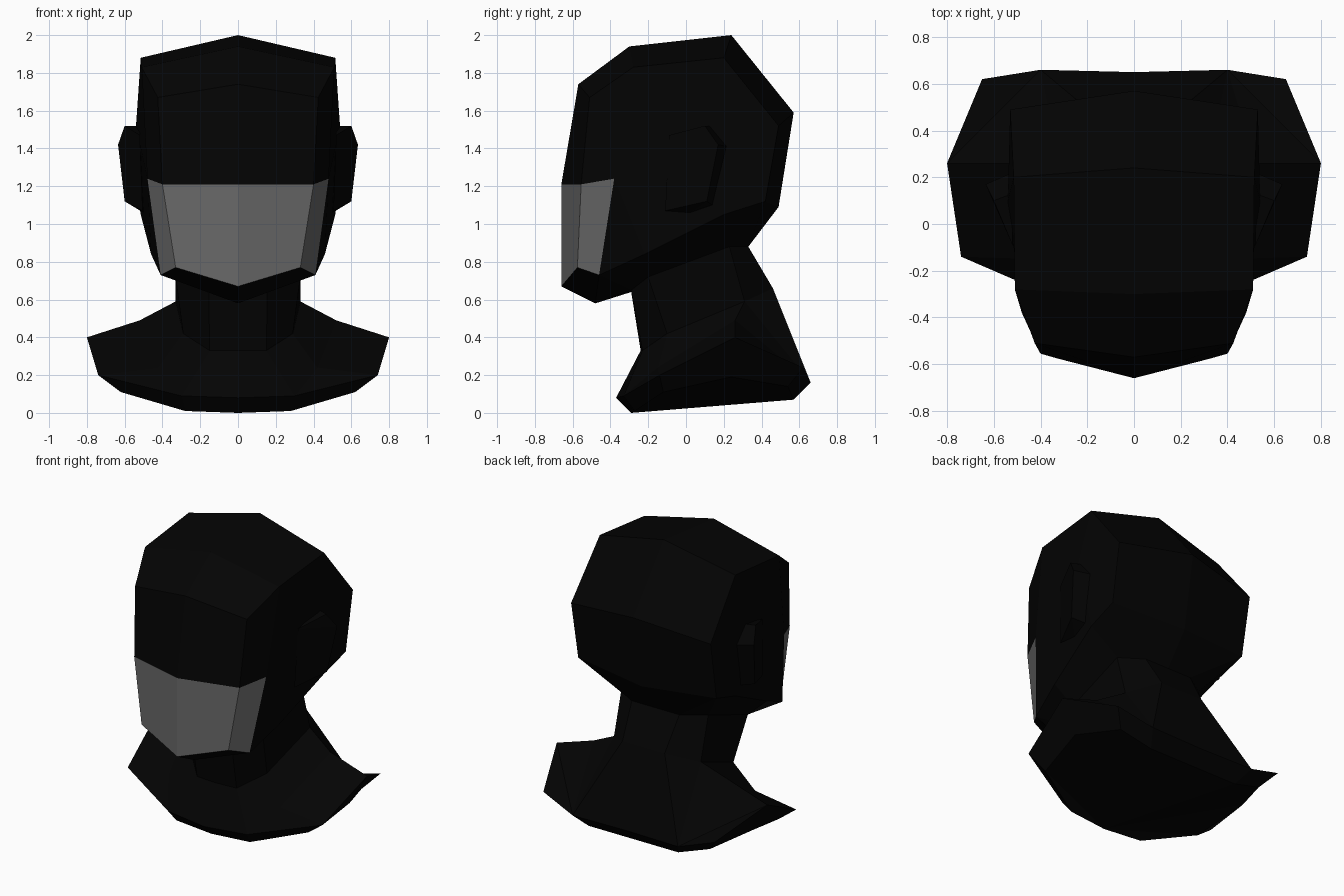
import bpy, bmesh

if "Cube" in bpy.data.objects:
    bpy.data.objects.remove(bpy.data.objects["Cube"])


def material(name, value):
    m = bpy.data.materials.new(name)
    m.use_nodes = True
    color = (value, value, value, 1)
    m.diffuse_color = color
    m.node_tree.nodes["Principled BSDF"].inputs["Base Color"].default_value = color
    return m


black = material("matte black", 0.001)
grey = material("mask grey", 0.14)


def add_verts(bm, points):
    return [bm.verts.new(p) for p in points]


def finish(name, bm, clip=True):
    """Turn a half mesh into a flat-shaded mirrored object."""
    bmesh.ops.recalc_face_normals(bm, faces=bm.faces)
    mesh = bpy.data.meshes.new(name)
    bm.to_mesh(mesh)
    bm.free()
    mesh.materials.append(black)
    mesh.materials.append(grey)
    obj = bpy.data.objects.new(name, mesh)
    bpy.context.collection.objects.link(obj)
    mirror = obj.modifiers.new("mirror", 'MIRROR')
    mirror.use_clip = clip
    mirror.use_mirror_merge = clip


# Half ring where the head meets the neck, from front to back
collar = ((0, -.29, .64), (.155, -.29, .65), (.33, -.20, .72),
          (.33, .23, .88), (.18, .33, .88), (0, .33, .88))

# Head: centre profile joined to a side profile, both starting under the chin
bm = bmesh.new()
c = add_verts(bm, [(0, y, z) for y, z in (
    (-.48, .58), (-.66, .67), (-.66, 1.21), (-.57, 1.74), (-.30, 1.94),
    (.24, 2.0), (.57, 1.59), (.49, 1.09))])
s = add_verts(bm, (
    (.41, -.46, .73), (.33, -.575, .77), (.40, -.555, 1.21), (.425, -.51, 1.67),
    (.51, -.28, 1.83), (.515, .20, 1.88), (.53, .49, 1.52), (.525, .42, 1.12)))
temple, cheek, jaw, jaw_back = add_verts(bm, (
    (.48, -.38, 1.24), (.54, .10, 1.52), (.46, -.22, .84), (.515, .20, 1.05)))
n = add_verts(bm, collar)

for i in range(len(c) - 1):
    f = bm.faces.new((c[i], s[i], s[i + 1], c[i + 1]))
    f.material_index = int(i == 1)      # front of the mask
bm.faces.new((s[1], s[0], temple, s[2])).material_index = 1   # side of the mask
for loop in (
        # side of the head
        (s[2], temple, s[4], s[3]), (temple, cheek, s[5], s[4]),
        (cheek, s[6], s[5]), (cheek, jaw_back, s[7], s[6]),
        (temple, jaw, jaw_back, cheek), (temple, s[0], jaw),
        # underside out to the neck
        (c[0], n[0], n[1], s[0]), (s[0], n[1], n[2], jaw),
        (jaw, n[2], n[3], jaw_back), (jaw_back, n[3], s[7]),
        (n[3], n[4], s[7]), (n[4], n[5], c[7], s[7])):
    bm.faces.new(loop)
finish("head", bm)

# Neck and shoulders: half rings from front to back
bm = bmesh.new()
top = add_verts(bm, collar)
base = add_verts(bm, (
    (0, -.24, .33), (.15, -.23, .33), (.29, -.10, .42),
    (.33, .31, .59), (.16, .46, .66), (0, .46, .66)))
hem = add_verts(bm, (
    (0, -.37, .08), (.30, -.33, .09), (.74, -.14, .20), (.80, .26, .40),
    (.65, .62, .24), (.40, .66, .16), (0, .65, .16)))
under = add_verts(bm, (
    (0, -.29, 0), (.28, -.27, .01), (.62, -.12, .11), (.68, .24, .19),
    (.56, .54, .14), (.34, .57, .07), (0, .57, .07)))
collarbone, shoulder = add_verts(bm, ((.42, -.15, .24), (.52, .26, .49)))


def loft(a, b):
    for i in range(len(a) - 1):
        bm.faces.new((a[i], b[i], b[i + 1], a[i + 1]))


loft(top, base)
loft(hem, under)
for loop in (
        (base[0], hem[0], hem[1], base[1]),
        (base[1], hem[1], collarbone, base[2]), (hem[1], hem[2], collarbone),
        (collarbone, hem[2], hem[3], shoulder),
        (base[2], collarbone, shoulder, base[3]),
        (shoulder, hem[3], hem[5]), (hem[3], hem[4], hem[5]),
        (base[3], shoulder, hem[5]), (base[3], hem[5], base[4]),
        (base[4], hem[5], hem[6], base[5])):
    bm.faces.new(loop)
for i in range(1, len(under) - 1):      # underside fan
    bm.faces.new((under[0], under[i], under[i + 1]))
finish("neck_and_shoulders", bm)

# Ears: faceted wedges flaring outwards to the back
bm = bmesh.new()
add_verts(bm, (
    (.52, -.09, 1.47), (.505, -.11, 1.07), (.60, .10, 1.52),
    (.635, .17, 1.42), (.60, .11, 1.12), (.52, .13, 1.52),
    (.52, .22, 1.41), (.51, .14, 1.10), (.50, .02, 1.06)))
bmesh.ops.convex_hull(bm, input=bm.verts)
loose = [v for v in bm.verts if not v.link_faces]
bmesh.ops.delete(bm, geom=loose, context='VERTS')
finish("ears", bm, clip=False)
